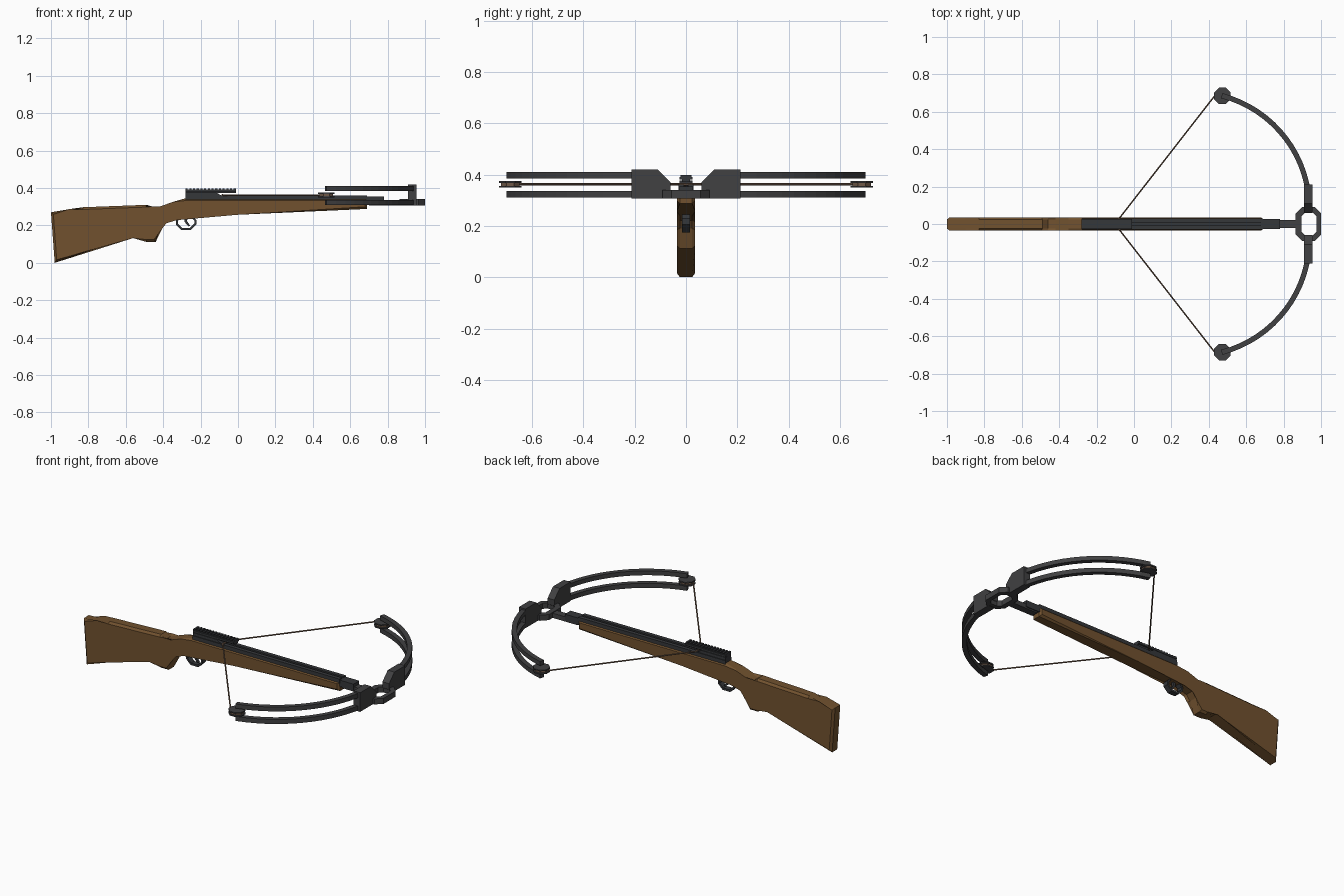
import bpy, bmesh, math
from mathutils import Vector

if "Cube" in bpy.data.objects:
    bpy.data.objects.remove(bpy.data.objects["Cube"])


def material(name, rgb):
    m = bpy.data.materials.new(name)
    m.diffuse_color = (*rgb, 1)
    m.use_nodes = True
    m.node_tree.nodes["Principled BSDF"].inputs["Base Color"].default_value = m.diffuse_color
    return m


WOOD = material("walnut_wood", (0.165, 0.083, 0.028))
METAL = material("dark_grey_metal", (0.052, 0.052, 0.054))
BLACK = material("black_rail_metal", (0.036, 0.038, 0.042))
CORD = material("brown_cord", (0.16, 0.10, 0.065))


def finish(name, bm, mat):
    bmesh.ops.recalc_face_normals(bm, faces=bm.faces)
    me = bpy.data.meshes.new(name)
    bm.to_mesh(me)
    bm.free()
    me.materials.append(mat)
    ob = bpy.data.objects.new(name, me)
    bpy.context.collection.objects.link(ob)
    return ob


def place(p, axis, d):
    # put a 2D point on the plane across the given axis
    return {"x": (d, p[0], p[1]), "y": (p[0], d, p[1]), "z": (p[0], p[1], d)}[axis]


def prism(name, pts, axis, lo, hi, mat, bevel=0):
    bm = bmesh.new()
    a = [bm.verts.new(place(p, axis, lo)) for p in pts]
    b = [bm.verts.new(place(p, axis, hi)) for p in pts]
    caps = [bm.faces.new(a), bm.faces.new(b[::-1])]
    n = len(pts)
    for i in range(n):
        j = (i + 1) % n
        bm.faces.new((a[i], b[i], b[j], a[j]))
    if bevel:
        rim = [e for f in caps for e in f.edges]
        bmesh.ops.bevel(bm, geom=rim, offset=bevel, segments=1, affect="EDGES")
    return finish(name, bm, mat)


def box(name, x, y, z, mat):
    return prism(name, [(x[0], y[0]), (x[1], y[0]), (x[1], y[1]), (x[0], y[1])],
                 "z", z[0], z[1], mat)


def ring(name, outer, inner, axis, lo, hi, mat):
    bm = bmesh.new()
    loops = [[bm.verts.new(place(p, axis, d)) for p in pts]
             for pts, d in ((outer, lo), (outer, hi), (inner, hi), (inner, lo))]
    n = len(outer)
    for k in range(4):
        a, b = loops[k], loops[(k + 1) % 4]
        for i in range(n):
            j = (i + 1) % n
            bm.faces.new((a[i], a[j], b[j], b[i]))
    return finish(name, bm, mat)


def octagon(cx, cy, hx, hy, c):
    return [(cx + x, cy + y) for x, y in (
        (hx, -hy + c), (hx, hy - c), (hx - c, hy), (-hx + c, hy),
        (-hx, hy - c), (-hx, -hy + c), (-hx + c, -hy), (hx - c, -hy))]


def rod(name, p, q, r, mat):
    p, q = Vector(p), Vector(q)
    bm = bmesh.new()
    bmesh.ops.create_cone(bm, cap_ends=True, segments=6, radius1=r, radius2=r,
                          depth=(q - p).length)
    rot = (q - p).to_track_quat("Z", "Y").to_matrix().to_4x4()
    bm.transform(rot)
    bmesh.ops.translate(bm, verts=bm.verts, vec=(p + q) / 2)
    return finish(name, bm, mat)


# wooden stock from a side profile with chamfered rims
prism("stock", [
    (-1.0, 0.27), (-0.98, 0.0), (-0.56, 0.145), (-0.49, 0.112), (-0.44, 0.112),
    (-0.415, 0.19), (-0.39, 0.222), (-0.33, 0.24), (0.0, 0.257), (0.69, 0.288),
    (0.69, 0.345), (-0.28, 0.345), (-0.35, 0.325), (-0.42, 0.30), (-0.46, 0.288),
    (-0.49, 0.31), (-0.83, 0.297), (-0.90, 0.275)], "y", -0.036, 0.036, WOOD, 0.012)

# grooved flight rail and its nose
prism("flight_rail", [
    (-0.03, 0.335), (0.03, 0.335), (0.03, 0.361), (0.007, 0.361),
    (0.007, 0.35), (-0.007, 0.35), (-0.007, 0.361), (-0.03, 0.361)],
    "x", -0.28, 0.69, BLACK)
box("rail_nose", (0.68, 0.78), (-0.027, 0.027), (0.315, 0.354), BLACK)
box("riser_bar", (0.70, 0.88), (-0.021, 0.021), (0.307, 0.335), METAL)

# sight mount with toothed rail
prism("sight_mount", [(-0.28, 0.345), (-0.28, 0.378), (-0.12, 0.378),
                      (-0.09, 0.36), (-0.09, 0.345)], "y", -0.026, 0.026, BLACK)
box("sight_rail_neck", (-0.28, -0.012), (-0.015, 0.015), (0.372, 0.386), BLACK)
box("sight_rail", (-0.28, -0.012), (-0.026, 0.026), (0.38, 0.391), BLACK)
TEETH = 14
for i in range(TEETH):
    x = -0.28 + i * (0.268 - 0.011) / (TEETH - 1)
    box(f"sight_rail_tooth_{i + 1}", (x, x + 0.011), (-0.022, 0.022), (0.389, 0.398), BLACK)

# trigger and guard
ring("trigger_guard", octagon(-0.277, 0.217, 0.055, 0.042, 0.03),
     octagon(-0.277, 0.218, 0.044, 0.031, 0.023), "y", -0.016, 0.016, BLACK)
prism("trigger", [(-0.29, 0.26), (-0.268, 0.26), (-0.272, 0.222), (-0.255, 0.197),
                  (-0.265, 0.195), (-0.285, 0.218)], "y", -0.007, 0.007, BLACK)

# foot stirrup at the front
ring("stirrup", octagon(0.932, 0, 0.068, 0.092, 0.036),
     octagon(0.935, 0, 0.04, 0.062, 0.02), "z", 0.307, 0.34, METAL)

# limb outline: an arc in plan
CX, CY, R, W = 0.312, 0.08, 0.626, 0.014
angles = [math.radians(8 + 67.5 * i / 14) for i in range(15)]
arc = [(CX + (R + W) * math.cos(a), CY + (R + W) * math.sin(a)) for a in angles]
arc += [(CX + (R - W) * math.cos(a), CY + (R - W) * math.sin(a)) for a in angles[::-1]]

for s, side in ((1, "left"), (-1, "right")):
    # twin limbs
    pts = [(x, s * y) for x, y in arc]
    prism(f"{side}_upper_limb", pts, "z", 0.385, 0.411, METAL)
    prism(f"{side}_lower_limb", pts, "z", 0.310, 0.337, METAL)
    # limb pocket
    prism(f"{side}_limb_pocket", [
        (s * y, z) for y, z in ((0.212, 0.306), (0.212, 0.42), (0.11, 0.42),
                                (0.06, 0.37), (0.06, 0.335), (0.085, 0.306))],
        "x", 0.91, 0.954, METAL)
    # string wheel: two plates around a cord-filled groove
    cx, cy = 0.473, s * 0.685
    for part, z0, z1, r, mat in (("lower_plate", 0.349, 0.356, 0.044, METAL),
                                 ("cord_groove", 0.355, 0.369, 0.036, CORD),
                                 ("upper_plate", 0.368, 0.375, 0.044, METAL)):
        prism(f"{side}_wheel_{part}", octagon(cx, cy, r, r, r * 0.586),
              "z", z0, z1, mat)
    # bow string half
    rod(f"{side}_string", (0.435, s * 0.69, 0.362), (-0.082, s * 0.026, 0.362), 0.0045, CORD)
rod("string_centre", (-0.082, -0.028, 0.362), (-0.082, 0.028, 0.362), 0.006, CORD)
